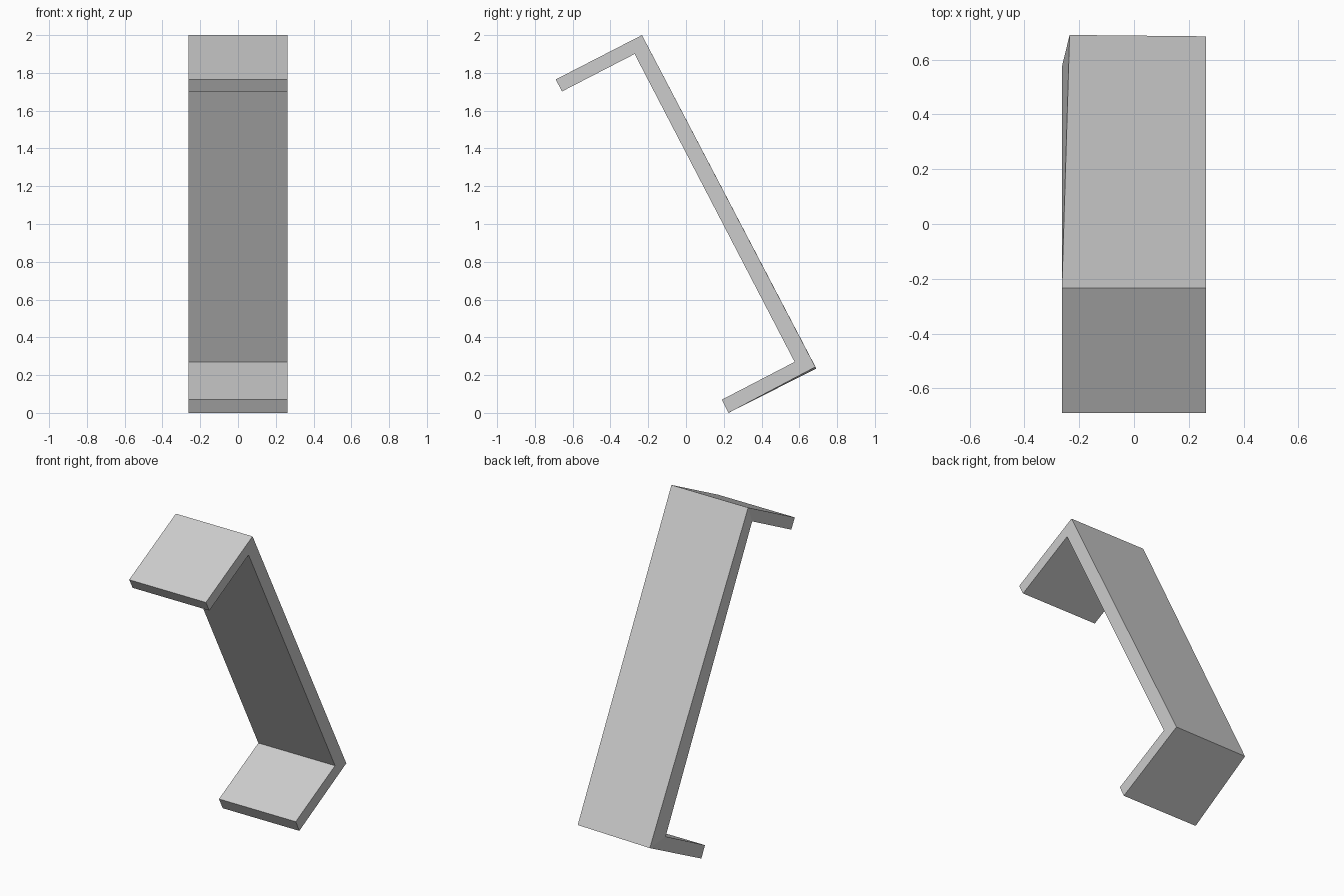
import bpy
import bmesh

cube = bpy.data.objects.get("Cube")
if cube:
    bpy.data.objects.remove(cube)

HALF_WIDTH = 0.263

# Side profile (y, z): top flange, slanted web, bottom flange
PROFILE = [
    (-0.69, 1.765), (-0.233, 2.0), (0.685, 0.243), (0.225, 0.003),
    (0.19, 0.07), (0.575, 0.27), (-0.272, 1.9), (-0.656, 1.702),
]
HEEL = 2  # outer corner of the bottom flange

# Plain grey finish
grey = bpy.data.materials.new("light_grey")
grey.use_nodes = True
colour = (0.604, 0.604, 0.604, 1.0)
grey.diffuse_color = colour
grey.node_tree.nodes["Principled BSDF"].inputs["Base Color"].default_value = colour

# Extrude the profile across the width
bm = bmesh.new()
right, left = [
    [bm.verts.new((x, y, z)) for y, z in PROFILE]
    for x in (-HALF_WIDTH, HALF_WIDTH)
]
# The right heel corner is slightly pulled in
right[HEEL].co = (-0.235, 0.69, 0.235)

count = len(PROFILE)
for i in range(count):
    j = (i + 1) % count
    bm.faces.new((right[i], right[j], left[j], left[i]))

# Close each side with three quads: top flange, web, bottom flange
for side in (right, left):
    for quad in ((0, 1, 6, 7), (1, 2, 5, 6), (2, 3, 4, 5)):
        bm.faces.new([side[k] for k in quad])

bmesh.ops.recalc_face_normals(bm, faces=bm.faces)
mesh = bpy.data.meshes.new("bent_bracket")
bm.to_mesh(mesh)
bm.free()
# Seat the lowest corner on the ground
lowest = min(v.co.z for v in mesh.vertices)
for v in mesh.vertices:
    v.co.z -= lowest if v.co.z < 0.01 else 0

mesh.materials.append(grey)
bracket = bpy.data.objects.new("bent_bracket", mesh)
bpy.context.collection.objects.link(bracket)
